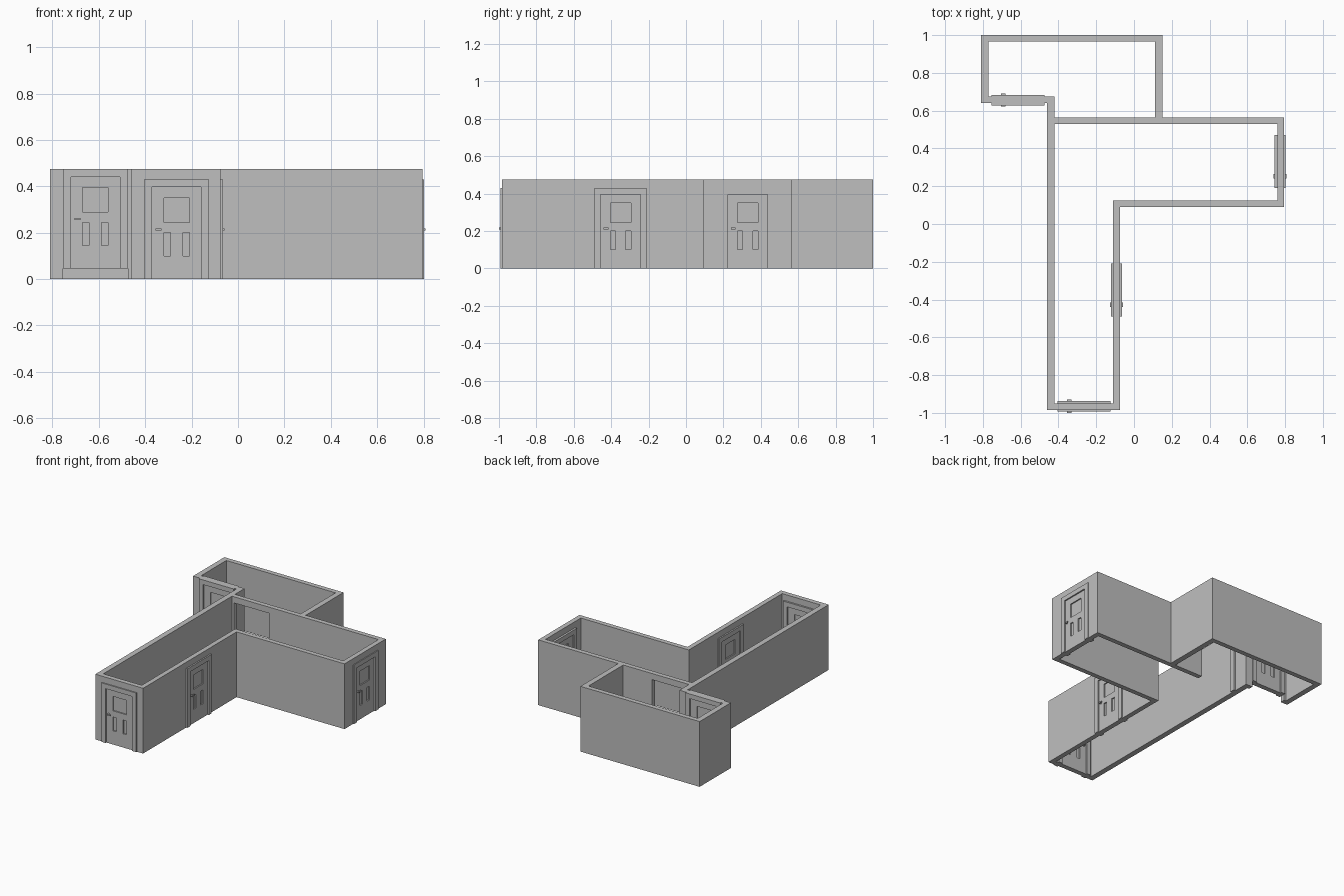
import bpy, bmesh, math
from mathutils import Matrix, Vector

if "Cube" in bpy.data.objects:
    bpy.data.objects.remove(bpy.data.objects["Cube"])

H = 0.475            # wall height
DOOR_W, DOOR_H = 0.28, 0.43   # frame outer size

grey = bpy.data.materials.new("plain grey")
grey.diffuse_color = (0.52, 0.52, 0.52, 1)
grey.use_nodes = True
grey.node_tree.nodes["Principled BSDF"].inputs["Base Color"].default_value = grey.diffuse_color


def add_box(bm, x0, x1, y0, y1, z0, z1):
    size = (x1 - x0, y1 - y0, z1 - z0)
    mid = ((x0 + x1) / 2, (y0 + y1) / 2, (z0 + z1) / 2)
    bmesh.ops.create_cube(bm, size=1, matrix=Matrix.Translation(mid) @ Matrix.Diagonal((*size, 1)))


def make(name, boxes, matrix=Matrix()):
    bm = bmesh.new()
    for b in boxes:
        add_box(bm, *b)
    mesh = bpy.data.meshes.new(name)
    bm.to_mesh(mesh)
    bm.free()
    mesh.materials.append(grey)
    ob = bpy.data.objects.new(name, mesh)
    ob.matrix_world = matrix
    bpy.context.collection.objects.link(ob)
    return ob


def wall(name, x0, x1, y0, y1, gap=None, gap_top=DOOR_H):
    """Straight wall, optionally with a doorway gap along its long axis."""
    if gap is None:
        return make(name, [(x0, x1, y0, y1, 0, H)])
    a, b = gap
    if x1 - x0 > y1 - y0:
        span = lambda s, e, z: (s, e, y0, y1, z, H)
        s, e = x0, x1
    else:
        span = lambda s, e, z: (x0, x1, s, e, z, H)
        s, e = y0, y1
    boxes = [span(s, a, 0), span(b, e, 0)]
    if gap_top < H:
        boxes.append(span(a, b, gap_top))
    return make(name, boxes)


# Back room walls
wall("back_room_north_wall", -0.81, 0.15, 0.965, 1.0)
wall("back_room_west_wall", -0.81, -0.77, 0.64, 0.965)
wall("back_room_south_wall", -0.77, -0.46, 0.64, 0.675, (-0.755, -0.475), H)
wall("back_room_east_wall", 0.11, 0.15, 0.565, 0.965)
# Wall shared by back room and hall, with an open doorway
wall("shared_wall", -0.42, 0.76, 0.53, 0.565, (-0.405, -0.122))
# Hall and corridor walls
wall("hall_east_wall", 0.76, 0.795, 0.09, 0.565, (0.19, 0.47))
wall("hall_south_wall", -0.075, 0.76, 0.09, 0.125)
wall("corridor_west_wall", -0.46, -0.42, -0.985, 0.675)
wall("corridor_east_wall", -0.11, -0.075, -0.95, 0.125, (-0.49, -0.21))
wall("corridor_south_wall", -0.42, -0.075, -0.985, -0.95, (-0.405, -0.125))


def door(name, x, y, z, turn):
    """Frame, recessed slab with sunken panels, and handles; outside faces local -y."""
    m = Matrix.Translation((x, y, z)) @ Matrix.Rotation(turn, 4, 'Z')
    w, d, j = DOOR_W / 2, 0.028, 0.034
    make(name + "_frame", [
        (-w, -w + j, -d, d, 0, DOOR_H), (w - j, w, -d, d, 0, DOOR_H),
        (-w + j, w - j, -d, d, DOOR_H - j, DOOR_H)], m)

    # Slab made from strips around the window and the two lower slots
    s, t, top = w - j, 0.018, DOOR_H - j
    strips = [(-s, s, -t, t, 0, 0.10), (-s, s, -t, t, 0.20, 0.245), (-s, s, -t, t, 0.35, top),
              (-0.027, 0.027, -t, t, 0.10, 0.20)]
    for a, b in ((-s, -0.055), (0.055, s)):
        strips += [(a, b, -t, t, 0.10, 0.20), (a, b, -t, t, 0.245, 0.35)]
    make(name + "_slab", strips, m)

    # Sunken panels
    p = 0.009
    make(name + "_panels", [(-0.055, 0.055, -p, p, 0.245, 0.35),
                            (-0.055, -0.027, -p, p, 0.10, 0.20),
                            (0.027, 0.055, -p, p, 0.10, 0.20)], m)

    # Lever handle on both sides
    levers = []
    for side in (-1, 1):
        for x0, x1, a, b in ((-0.090, -0.082, t, 0.028), (-0.090, -0.065, 0.028, 0.035)):
            ya, yb = sorted((side * a, side * b))
            levers.append((x0, x1, ya, yb, 0.209, 0.219))
    make(name + "_handles", levers, m)


door("front_door", -0.265, -0.965, 0, 0)
door("back_room_door", -0.615, 0.656, 0.045, 0)
door("corridor_door", -0.0925, -0.35, 0, math.pi / 2)
door("hall_door", 0.773, 0.33, 0, math.pi / 2)
